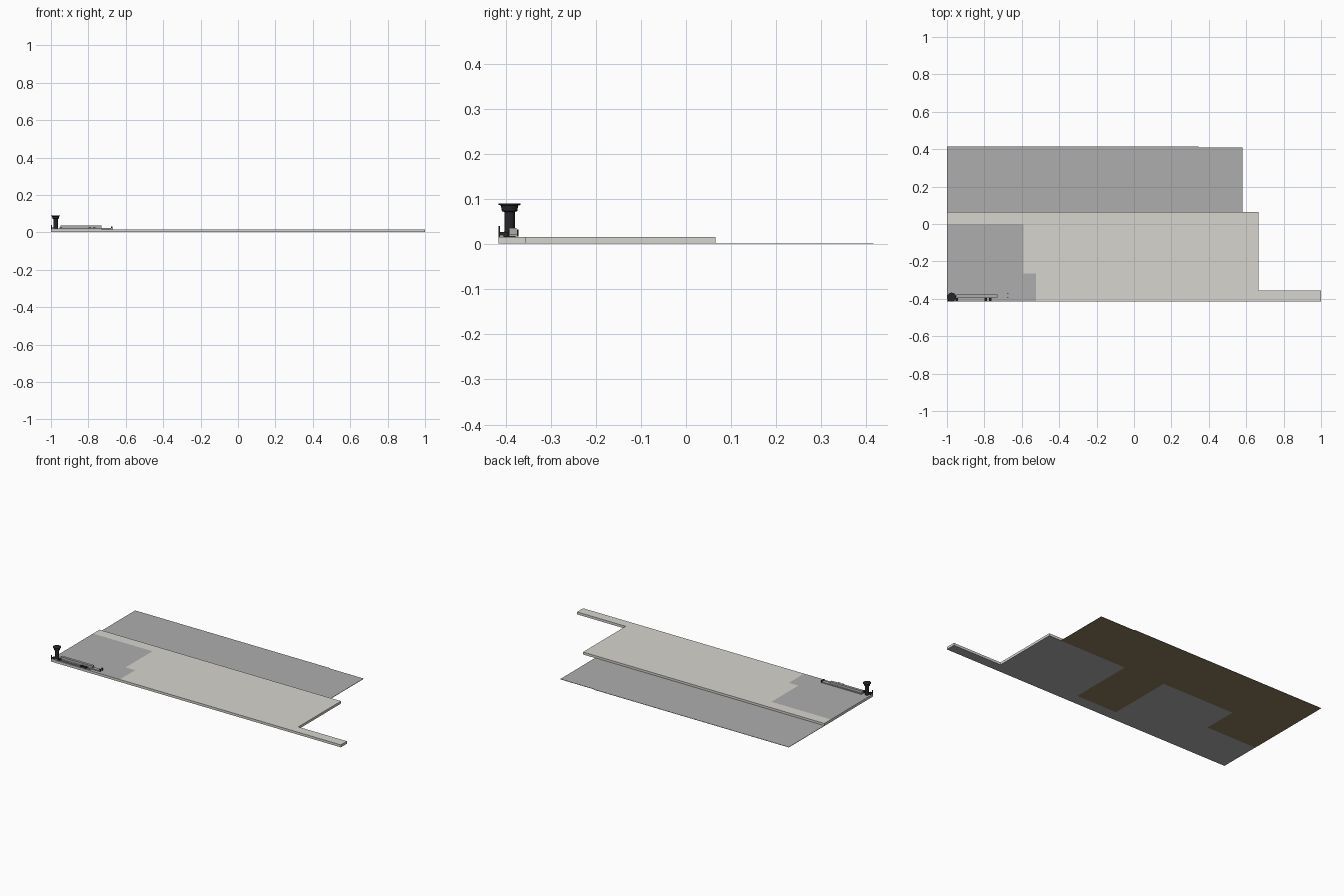
import bpy, bmesh, math

if "Cube" in bpy.data.objects:
    bpy.data.objects.remove(bpy.data.objects["Cube"])

def material(name, c):
    m = bpy.data.materials.new(name)
    m.diffuse_color = (*c, 1)
    m.use_nodes = True
    m.node_tree.nodes["Principled BSDF"].inputs["Base Color"].default_value = m.diffuse_color
    return m

STONE = material("stone", (0.68, 0.66, 0.62))
GREY = material("grey", (0.42, 0.42, 0.42))
BROWN = material("brown", (0.27, 0.21, 0.11))
DARK = material("dark", (0.02, 0.02, 0.022))

def finish(name, bm, *mats):
    me = bpy.data.meshes.new(name)
    bm.to_mesh(me)
    bm.free()
    for m in mats:
        me.materials.append(m)
    ob = bpy.data.objects.new(name, me)
    bpy.context.collection.objects.link(ob)
    return ob

def sheet(name, outline, z, mat, height=0, under=None):
    """Flat outline, optionally raised into a slab with its own underside."""
    bm = bmesh.new()
    f = bm.faces.new([bm.verts.new((x, y, z)) for x, y in outline])
    if height:
        r = bmesh.ops.extrude_face_region(bm, geom=[f], use_keep_orig=True)
        vs = [g for g in r["geom"] if isinstance(g, bmesh.types.BMVert)]
        bmesh.ops.translate(bm, verts=vs, vec=(0, 0, height))
        bmesh.ops.recalc_face_normals(bm, faces=bm.faces)
    if under:
        for f in bm.faces:
            if f.normal.z < -0.5 or f.calc_center_median().z < z + height * 0.1:
                f.material_index = 1
    return finish(name, bm, mat, under or mat)

def rect(x0, x1, y0, y1):
    return [(x0, y0), (x1, y0), (x1, y1), (x0, y1)]

def box(name, x0, x1, y0, y1, z0, z1, mat):
    return sheet(name, rect(x0, x1, y0, y1), z0, mat, z1 - z0)

def turned(name, cx, cy, profile, n, mat):
    """Spun profile of (radius, z) points, closed on the axis."""
    bm = bmesh.new()
    vs = [bm.verts.new((r, 0, z)) for r, z in profile]
    es = [bm.edges.new(p) for p in zip(vs, vs[1:])]
    bmesh.ops.spin(bm, geom=vs + es, cent=(0, 0, 0), axis=(0, 0, 1),
                   angle=math.tau, steps=n)
    bmesh.ops.remove_doubles(bm, verts=bm.verts, dist=1e-5)
    bmesh.ops.recalc_face_normals(bm, faces=bm.faces)
    ob = finish(name, bm, mat)
    ob.location = (cx, cy, 0)
    return ob

# Main slab with the narrow arm at its right front corner
sheet("main_slab", [(-1, -0.415), (1, -0.415), (1, -0.355), (0.665, -0.355),
                    (0.665, 0.065), (-1, 0.065)], 0.0008, STONE, 0.0152, GREY)

# Grey patch lying on the slab
sheet("top_patch", [(-1, -0.413), (-0.525, -0.413), (-0.525, -0.265),
                    (-0.59, -0.265), (-0.59, 0), (-1, 0)], 0.0163, GREY)

# Rear sheet, grey above and brown below
rear = [(-1, 0.064), (0.58, 0.064), (0.58, 0.41), (0.345, 0.41),
        (0.345, 0.415), (-1, 0.415)]
sheet("rear_sheet", rear, 0.0008, GREY, 0.0016)
sheet("rear_underlay", rear, 0, BROWN)
sheet("middle_underlay", rect(-0.16, 0.12, -0.345, 0.064), 0, BROWN)
sheet("left_underlay", rect(-1, -0.655, -0.15, 0.064), 0, BROWN)

# Flared post at the left front corner
post = turned("post", -0.975, -0.391,
              [(0, 0.016), (0.013, 0.016), (0.0115, 0.03), (0.0115, 0.071),
               (0.017, 0.073), (0.019, 0.085), (0.024, 0.087),
               (0.024, 0.09), (0, 0.09)], 16, DARK)

# Rail with stepped cross-section and a fork at its end
box("rail_base", -0.95, -0.675, -0.394, -0.372, 0.0163, 0.022, GREY)
box("rail_top", -0.95, -0.73, -0.392, -0.376, 0.022, 0.036, GREY)
for i, y in enumerate((-0.394, -0.374)):
    box(f"fork_prong_{i}", -0.679, -0.672, y, y + 0.003, 0.0163, 0.032, DARK)

# Thin front ledge, small dark clamps and end post
box("front_ledge", -1, -0.73, -0.413, -0.404, 0.0163, 0.020, GREY)
for i, x in enumerate((-0.995, -0.955, -0.80, -0.775)):
    box(f"clamp_{i}", x, x + 0.014, -0.413, -0.396, 0.0163, 0.027, DARK)
box("end_post", -0.999, -0.994, -0.415, -0.412, 0.016, 0.04, DARK)
